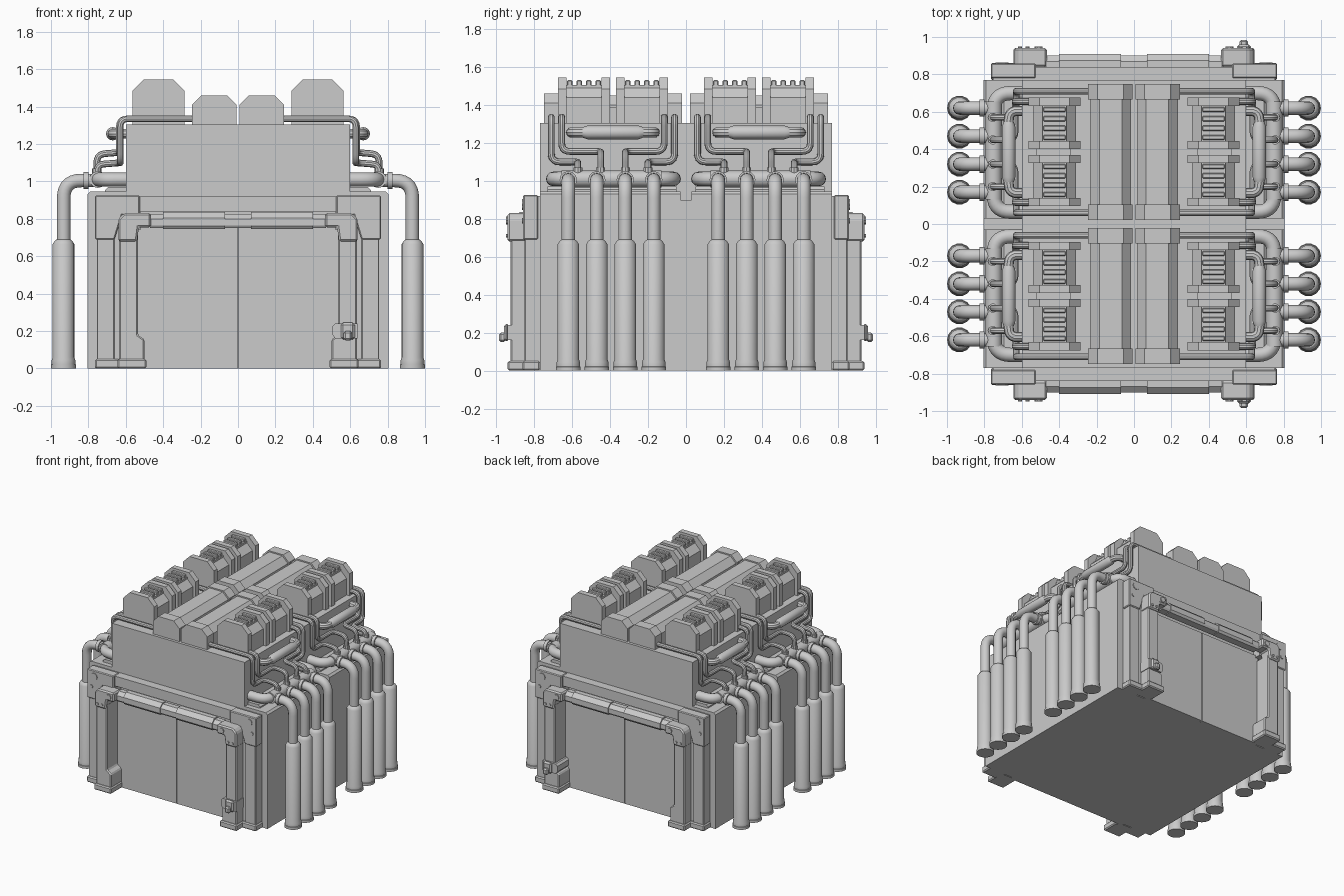
import bpy, bmesh, math
from mathutils import Vector

if "Cube" in bpy.data.objects:
    bpy.data.objects.remove(bpy.data.objects["Cube"])


def finish(name, me, mirror, bevel=0.0, smooth=False):
    """Link a mesh, mirror it about the world planes in `mirror`."""
    ob = bpy.data.objects.new(name, me)
    bpy.context.collection.objects.link(ob)
    if bevel:
        b = ob.modifiers.new("bevel", 'BEVEL')
        b.width, b.segments, b.limit_method = bevel, 1, 'ANGLE'
    if mirror:
        m = ob.modifiers.new("mirror", 'MIRROR')
        m.use_axis = ['x' in mirror, 'y' in mirror, False]
        m.use_mirror_merge = False
    if smooth:
        me.polygons.foreach_set("use_smooth", [True] * len(me.polygons))
        me.set_sharp_from_angle(angle=math.radians(35))
    return ob


def prism(name, pts, a, b, axis='y', mirror='xy', bevel=0.0):
    """Extrude a profile from a to b: (x,z) along y, (y,z) along x, (x,y) along z."""
    def place(p, t):
        return {'x': (t, *p), 'y': (p[0], t, p[1]), 'z': (*p, t)}[axis]
    bm = bmesh.new()
    lo = [bm.verts.new(place(p, a)) for p in pts]
    hi = [bm.verts.new(place(p, b)) for p in pts]
    bm.faces.new(lo)
    bm.faces.new(hi)
    for i in range(len(pts)):
        j = (i + 1) % len(pts)
        bm.faces.new((lo[i], lo[j], hi[j], hi[i]))
    bmesh.ops.recalc_face_normals(bm, faces=bm.faces)
    me = bpy.data.meshes.new(name)
    bm.to_mesh(me)
    bm.free()
    return finish(name, me, mirror, bevel)


def box(name, x, y, z, mirror='xy', bevel=0.0):
    pts = [(x[0], z[0]), (x[1], z[0]), (x[1], z[1]), (x[0], z[1])]
    return prism(name, pts, y[0], y[1], 'y', mirror, bevel)


def housing(x0, x1, z0, z1, c):
    """Rectangle with chamfered top corners."""
    return [(x0, z0), (x1, z0), (x1, z1 - c), (x1 - c, z1), (x0 + c, z1), (x0, z1 - c)]


def fillet(pts, r, n=5):
    """Round the inner corners of a path."""
    pts = [Vector(p) for p in pts]
    out = [pts[0]]
    for p, q, s in zip(pts, pts[1:], pts[2:]):
        d = min(r, (p - q).length * 0.49, (s - q).length * 0.49)
        a, b = q + (p - q).normalized() * d, q + (s - q).normalized() * d
        for i in range(n + 1):
            t = i / n
            out.append(a * (1 - t) ** 2 + q * 2 * t * (1 - t) + b * t * t)
    return out + [pts[-1]]


def tube(name, pts, r, mirror='xy', radii=None, res=3):
    """Round pipe along a path; radii gives optional radius per point."""
    cu = bpy.data.curves.new(name, 'CURVE')
    cu.dimensions = '3D'
    cu.bevel_depth, cu.bevel_resolution, cu.use_fill_caps = r, res, True
    sp = cu.splines.new('POLY')
    sp.points.add(len(pts) - 1)
    for i, p in enumerate(pts):
        sp.points[i].co = (*p, 1)
        sp.points[i].radius = radii[i] / r if radii else 1
    tmp = bpy.data.objects.new(name + "_path", cu)
    bpy.context.collection.objects.link(tmp)
    dg = bpy.context.evaluated_depsgraph_get()
    me = bpy.data.meshes.new_from_object(tmp.evaluated_get(dg))
    bpy.data.objects.remove(tmp)
    bm = bmesh.new()
    bm.from_mesh(me)
    bmesh.ops.remove_doubles(bm, verts=bm.verts, dist=1e-5)
    bmesh.ops.recalc_face_normals(bm, faces=bm.faces)
    bm.to_mesh(me)
    bm.free()
    return finish(name, me, mirror, smooth=True)


# main body, side shoulders with a centre notch, and upper block
box("main_body", (-0.805, 0.805), (-0.77, 0.77), (0, 0.9), '')
prism("body_shoulder", [(0.58, 0.9), (0.805, 0.9), (0.805, 0.93), (0.79, 0.945), (0.58, 0.945)], 0.03, 0.77)
prism("pipe_ledge", housing(0.58, 0.71, 0.94, 0.97, 0.015), 0.05, 0.73)
box("upper_block", (-0.6, 0.6), (-0.77, 0.77), (0.9, 1.305), '')

# front and back gate frames
prism("gate_frame", [(0.755, 0), (0.755, 0.92), (0, 0.92), (0, 0.84), (0.52, 0.84), (0.52, 0.74),
                     (0.62, 0.74), (0.62, 0)], 0.77, 0.84)
prism("corner_plate", [(0.765, 0.69), (0.765, 0.925), (0.525, 0.925), (0.525, 0.82), (0.62, 0.82), (0.66, 0.69)],
      0.78, 0.858, bevel=0.006)
box("frame_rib", (0.66, 0.755), (0.83, 0.85), (0.04, 0.7), bevel=0.005)
box("frame_foot", (0.63, 0.765), (0.77, 0.862), (0, 0.05), bevel=0.008)
for x, z, r in ((0.7, 0.875, 0.03), (0.725, 0.79, 0.015)):
    tube("plate_bolt", [(x, 0.85, z), (x, 0.864, z)], r)

# gate posts with wide feet, brackets and bolts
prism("gate_post", [(0.635, 0), (0.635, 0.72), (0.535, 0.72), (0.535, 0.18), (0.5, 0.155), (0.5, 0)],
      0.77, 0.925, bevel=0.008)
box("post_foot", (0.49, 0.645), (0.79, 0.94), (0, 0.05), bevel=0.008)
prism("post_bracket", [(0.64, 0.68), (0.64, 0.8), (0.61, 0.83), (0.465, 0.83), (0.465, 0.755), (0.53, 0.755),
                       (0.54, 0.68)], 0.84, 0.94, bevel=0.01)
for x, z, r in ((0.51, 0.79, 0.022), (0.57, 0.71, 0.01), (0.61, 0.71, 0.01)):
    tube("bracket_bolt", [(x, 0.93, z), (x, 0.948, z)], r)

# doors and the roller beam above them
box("door_panel", (0.003, 0.545), (0.76, 0.792), (0, 0.76))
prism("roller_beam", [(0.83, 0.75), (0.89, 0.75), (0.9, 0.765), (0.9, 0.8), (0.87, 0.825), (0.83, 0.825)],
      -0.47, 0.47, 'x', 'y')
prism("beam_cover", [(0.835, 0.745), (0.895, 0.745), (0.908, 0.762), (0.908, 0.805), (0.875, 0.836), (0.835, 0.836)],
      0.07, 0.4, 'x')

# latch on one post of each gate
prism("latch_base", [(0.505, 0.18), (0.52, 0.16), (0.64, 0.16), (0.64, 0.24), (0.52, 0.24), (0.505, 0.225)],
      0.79, 0.94, mirror='y')
box("latch_block", (0.55, 0.625), (0.93, 0.96), (0.155, 0.245), 'y', 0.012)
box("latch_knob", (0.565, 0.61), (0.95, 0.985), (0.15, 0.2), 'y', 0.01)

# long inner roof housings
prism("inner_housing", housing(0.015, 0.235, 1.3, 1.45, 0.05), 0.05, 0.72)
for y0, y1 in ((0.022, 0.105), (0.665, 0.748)):
    prism("inner_housing_cap", housing(0.007, 0.245, 1.3, 1.46, 0.05), y0, y1)

# tall outer roof housings with end caps and cooling ribs
for y0, y1 in ((0.095, 0.37), (0.4, 0.675)):
    prism("outer_housing", housing(0.31, 0.54, 1.3, 1.49, 0.05), y0 + 0.03, y1 - 0.03)
    for a, b in ((y0, y0 + 0.045), (y1 - 0.045, y1)):
        prism("outer_housing_cap", housing(0.285, 0.565, 1.3, 1.545, 0.06), a, b)
    mid = (y0 + y1) / 2
    box("rib_deck", (0.36, 0.49), (y0 + 0.04, y1 - 0.04), (1.48, 1.505))
    for k in (-0.075, -0.025, 0.025, 0.075):
        box("cooling_rib", (0.365, 0.485), (mid + k - 0.014, mid + k + 0.014), (1.5, 1.53), bevel=0.005)
box("housing_link", (0.34, 0.52), (0.36, 0.41), (1.3, 1.39))

# exhaust stacks along both sides
for y in (0.17, 0.32, 0.47, 0.62):
    prof = [(0, 0.067), (0.02, 0.067), (0.022, 0.063), (0.045, 0.063), (0.06, 0.058), (0.665, 0.058), (0.685, 0.045),
            (0.69, 0.036)]
    tube("exhaust_muffler", [(0.933, y, z) for z, _ in prof], 0.06, radii=[r for _, r in prof], res=5)
    tube("exhaust_pipe", fillet([(0.932, y, 0.67), (0.932, y, 1.005), (0.74, y, 1.005)], 0.1, 7), 0.036, res=4)
    tube("exhaust_collar", [(0.8, y, 1.005), (0.825, y, 1.005)], 0.046, res=4)

# collector loops feeding the exhausts
tube("collector_pipe", fillet([(0.56, 0.7, 1.01), (0.75, 0.7, 1.01), (0.75, 0.065, 1.01), (0.56, 0.065, 1.01)], 0.11, 7),
     0.038, res=4)
tube("collector_sleeve", [(0.75, 0.13, 1.01), (0.75, 0.655, 1.01)], 0.045, res=4)

# upper loop pipes with thick middles
loop = fillet([(0.57, 0.605, 1.255), (0.67, 0.605, 1.255), (0.67, 0.165, 1.255), (0.57, 0.165, 1.255)], 0.06)
tube("loop_pipe", loop, 0.027)
ys = [(0.225, 0.027), (0.25, 0.036), (0.52, 0.036), (0.545, 0.027)]
tube("loop_sleeve", [(0.67, y, 1.255) for y, _ in ys], 0.036, radii=[r for _, r in ys], res=4)

# thin feed pipes dropping from the roof to the collectors
for s, o in ((1, 0), (-1, 0.77)):
    for y, y_end, x, x0, z in ((0.71, 0.57, 0.63, 0.2, 1.1), (0.655, 0.45, 0.635, 0.5, 1.155)):
        a, b = o + s * y, o + s * y_end
        path = [(x0, a, 1.335), (x, a, 1.335), (x, a, z), (x, b, z), (0.755, b, z - 0.01), (0.755, b, 1.01)]
        tube("feed_pipe", fillet(path, 0.045), 0.018)
        tube("feed_collar", [(0.755, b, 1.04), (0.755, b, 1.07)], 0.025)
